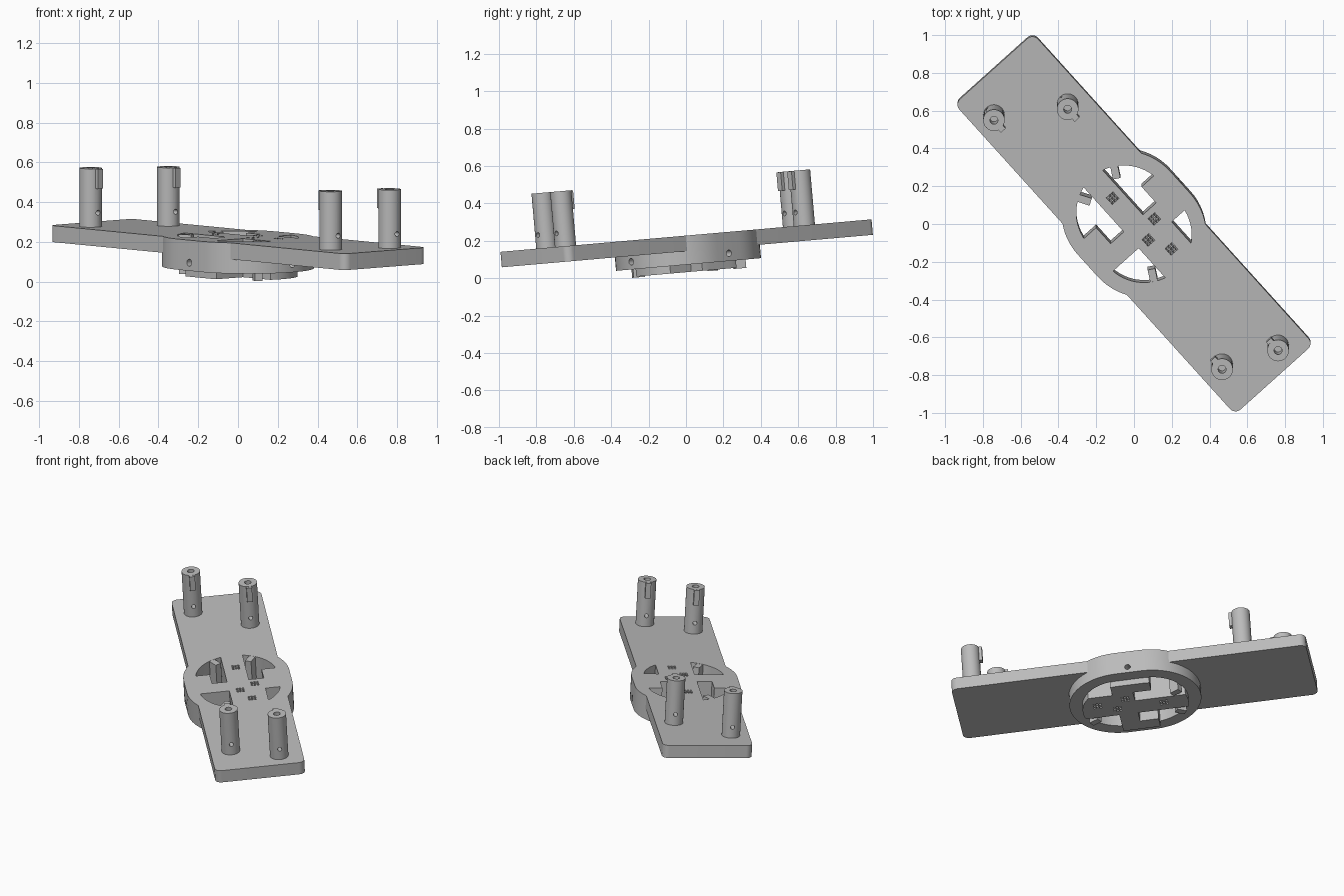
import bpy
import bmesh
from math import radians, sin, cos, pi, atan2
from mathutils import Matrix, Vector

cube = bpy.data.objects.get("Cube")
if cube:
    bpy.data.objects.remove(cube, do_unlink=True)

grey = bpy.data.materials.new("plain grey")
grey.use_nodes = True
colour = (0.5, 0.5, 0.5, 1)
grey.diffuse_color = colour
grey.node_tree.nodes["Principled BSDF"].inputs["Base Color"].default_value = colour

# The whole fixture is turned in plan and tipped slightly towards the front
POSE = (Matrix.Translation((0, 0, 0.2275)) @ Matrix.Rotation(radians(5), 4, 'X')
        @ Matrix.Rotation(radians(-48), 4, 'Z'))
SPAN = 0.08          # half of the straight run of the oval shapes


def finish(name, bm):
    bmesh.ops.recalc_face_normals(bm, faces=bm.faces)
    mesh = bpy.data.meshes.new(name)
    bm.to_mesh(mesh)
    bm.free()
    mesh.materials.append(grey)
    obj = bpy.data.objects.new(name, mesh)
    bpy.context.collection.objects.link(obj)
    return obj


def slab(name, hx, hy, r, z0, z1, steps=10):
    """Rounded rectangle extruded from z0 to z1."""
    bm = bmesh.new()
    ring = []
    for k, (sx, sy) in enumerate(((1, 1), (-1, 1), (-1, -1), (1, -1))):
        for i in range(steps + 1):
            a = (k + i / steps) * pi / 2
            p = Vector((sx * (hx - r) + r * cos(a), sy * (hy - r) + r * sin(a), z0))
            if not ring or min((p - v.co).length for v in ring) > 1e-5:
                ring.append(bm.verts.new(p))
    base = bm.faces.new(ring)
    grown = bmesh.ops.extrude_face_region(bm, geom=[base])["geom"]
    bmesh.ops.translate(bm, vec=(0, 0, z1 - z0),
                        verts=[v for v in grown if isinstance(v, bmesh.types.BMVert)])
    return finish(name, bm)


def oval(name, r, z0, z1):
    return slab(name, SPAN + r, r, r, z0, z1, 16)


def boxes(name, items):
    """Boxes given as (x0, x1, y0, y1, z0, z1)."""
    bm = bmesh.new()
    for x0, x1, y0, y1, z0, z1 in items:
        size = Matrix.Diagonal((x1 - x0, y1 - y0, z1 - z0, 1))
        centre = Matrix.Translation(((x0 + x1) / 2, (y0 + y1) / 2, (z0 + z1) / 2))
        bmesh.ops.create_cube(bm, size=1, matrix=centre @ size)
    return finish(name, bm)


def rod(name, r, length, matrix, sides=16):
    bm = bmesh.new()
    bmesh.ops.create_cone(bm, cap_ends=True, segments=sides, radius1=r, radius2=r,
                          depth=length, matrix=matrix)
    return finish(name, bm)


def combine(obj, tool, operation, overlap=False):
    mod = obj.modifiers.new(operation, 'BOOLEAN')
    mod.object, mod.operation, mod.solver = tool, operation, 'EXACT'
    mod.use_self = overlap
    bpy.context.view_layer.objects.active = obj
    bpy.ops.object.modifier_apply(modifier=mod.name)
    bpy.data.objects.remove(tool, do_unlink=True)


def pose(obj):
    obj.matrix_world = POSE
    bpy.ops.object.select_all(action='DESELECT')
    obj.select_set(True)
    bpy.context.view_layer.objects.active = obj
    bpy.ops.object.shade_smooth_by_angle(angle=radians(30))


# Base plate with the oval collar and the boss hanging below it
plate = slab("base_plate", 1.11, 0.28, 0.04, -0.083, 0)
combine(plate, oval("collar", 0.33, -0.155, 0), 'UNION')
combine(plate, oval("boss", 0.25, -0.195, -0.02), 'UNION')

# Openings through the boss, which leave a stepped cross
FAR, LOW, HIGH = 0.45, -0.3, 0.1
windows = [(-FAR, -0.005, 0.068, 0.162), (-FAR, -0.12, 0.15, FAR),
           (-FAR, -0.005, -0.162, -0.068), (-FAR, -0.12, -FAR, -0.15),
           (0.125, FAR, 0.156, FAR), (0.112, FAR, -FAR, -0.068)]
for x0, x1, y0, y1 in windows:
    cutter = oval("opening", 0.252, LOW, HIGH)
    combine(cutter, boxes("window", [(x0, x1, y0, y1, LOW * 2, HIGH * 2)]), 'INTERSECT')
    combine(plate, cutter, 'DIFFERENCE')

# Radial clips reaching into three of the openings
for sx, sy in ((-1, 1), (-1, -1), (1, -1)):
    clip = boxes("clip", [(0.185, 0.265, -0.02, 0.02, -0.155, -0.001),
                          (0.185, 0.248, -0.02, 0.02, -0.2, -0.1)])
    turn = Matrix.Rotation(atan2(sy * 0.11, sx * 0.19), 4, 'Z')
    clip.data.transform(Matrix.Translation((sx * SPAN, 0, 0)) @ turn)
    combine(plate, clip, 'UNION', True)

# Four pin grids pierced through the cross
pins = []
for cx, cy in ((-0.178, 0.008), (0.052, 0.098), (0.114, 0), (0.231, 0.059)):
    for i in (-1, 0, 1):
        for j in (-1, 0, 1):
            x, y, h = cx + i * 0.018, cy + j * 0.018, 0.006
            pins.append((x - h, x + h, y - h, y + h, LOW, HIGH))
combine(plate, boxes("pin_holes", pins), 'DIFFERENCE')

# Screw holes in the four sides of the collar
for k in range(4):
    reach = 0.33 + (SPAN if k % 2 == 0 else 0)
    place = (Matrix.Rotation(k * pi / 2, 4, 'Z') @ Matrix.Translation((reach, 0, -0.114))
             @ Matrix.Rotation(pi / 2, 4, 'Y'))
    combine(plate, rod("screw_hole", 0.018, 0.2, place), 'DIFFERENCE')
pose(plate)

# Posts: bored top, cross hole near the foot and a key facing the middle
HEIGHT = 0.295
posts = {"back_right_post": (-0.925, -0.165), "back_left_post": (-0.707, 0.164),
         "front_right_post": (0.867, -0.153), "front_left_post": (0.991, 0.134)}
for name, (x, y) in posts.items():
    post = rod(name, 0.057, HEIGHT + 0.01, Matrix.Translation((0, 0, HEIGHT / 2 - 0.005)), 40)
    combine(post, boxes("key", [(0.03, 0.074, -0.017, 0.017, HEIGHT - 0.1, HEIGHT - 0.001)]), 'UNION')
    combine(post, rod("bore", 0.021, 0.3, Matrix.Translation((0, 0, HEIGHT)), 20), 'DIFFERENCE')
    across = Matrix.Translation((0, 0, 0.072)) @ Matrix.Rotation(pi / 2, 4, 'Y')
    combine(post, rod("cross_hole", 0.013, 0.3, across), 'DIFFERENCE')
    facing = Matrix.Rotation(0 if x < 0 else pi, 4, 'Z')
    post.data.transform(Matrix.Translation((x, y, 0)) @ facing)
    pose(post)
